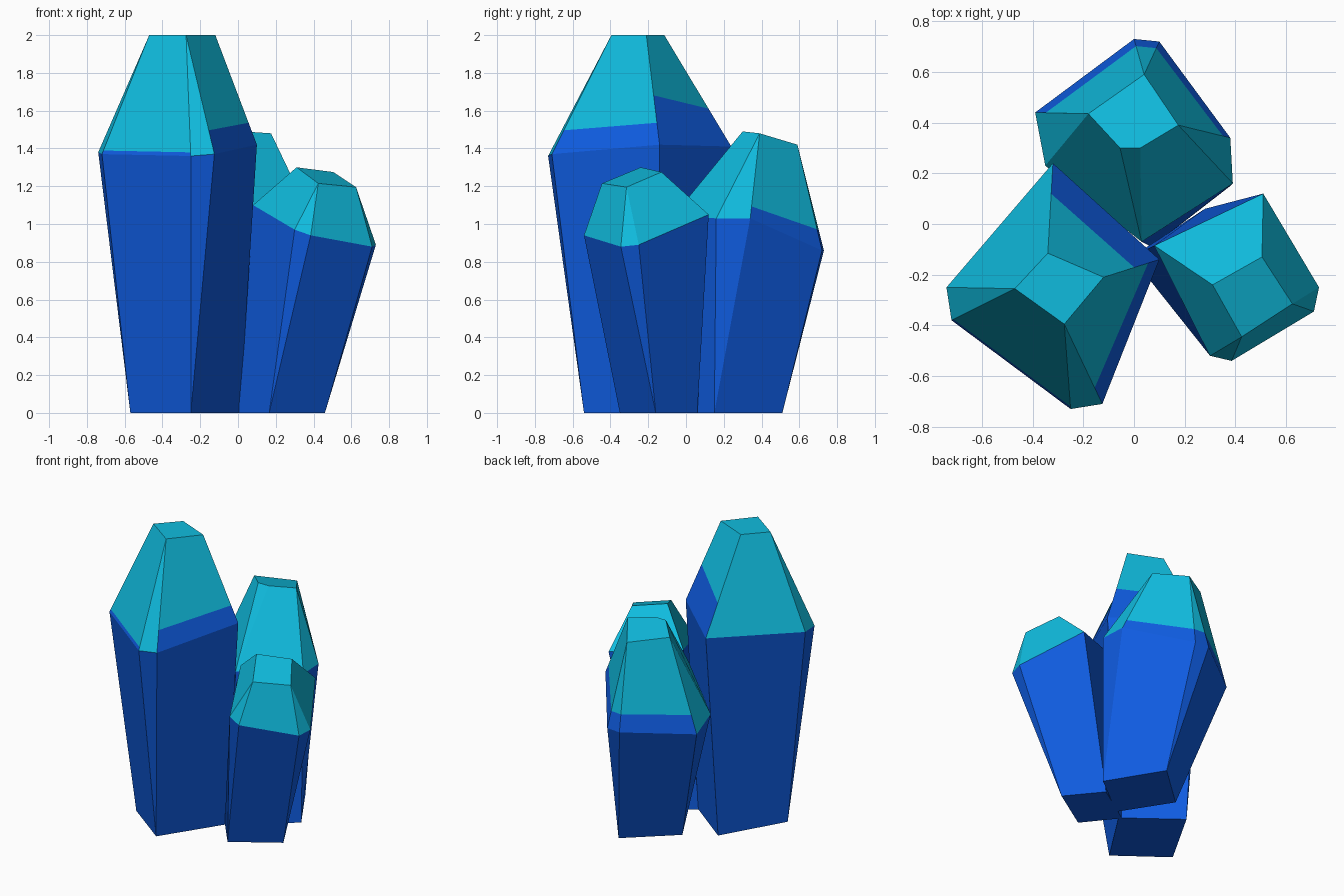
import bpy, bmesh
from mathutils import Vector

if "Cube" in bpy.data.objects:
    bpy.data.objects.remove(bpy.data.objects["Cube"])


def make_material(name, rgb):
    m = bpy.data.materials.new(name)
    m.diffuse_color = (*rgb, 1)
    m.use_nodes = True
    m.node_tree.nodes["Principled BSDF"].inputs["Base Color"].default_value = m.diffuse_color
    return m


BLUE = make_material("deep_blue", (0.0048, 0.107, 0.75))
CYAN = make_material("bright_cyan", (0.005, 0.50, 0.73))


def crystal(name, corners, blends):
    """corners run counter-clockwise: (base xy, ring points, top points).
    blends: cap side -> how far the blue climbs it at its two edges.
    Side i joins corner i to the next one; side "ci" is the bevel of corner i."""
    bm = bmesh.new()
    base = [bm.verts.new((*b, 0)) for b, _, _ in corners]
    ring = [[bm.verts.new(p) for p in r] for _, r, _ in corners]
    top = [[bm.verts.new(p) for p in t] for _, _, t in corners]
    caps = []

    def face(verts, mat):
        f = bm.faces.new(verts)
        f.material_index = mat
        return f

    face(base[::-1], 0)
    face([v for t in top for v in t], 1)
    n = len(corners)
    for i in range(n):
        j = (i + 1) % n
        # main wall and cap facet
        a, b, c, d = ring[i][-1], ring[j][0], top[j][0], top[i][-1]
        face([base[i], base[j], b, a], 0)
        caps.append((i, face([a, b, c, d], 1), a.co, b.co, c.co, d.co))
        # narrow facets where a corner is bevelled
        if len(ring[i]) == 2:
            r0, r1 = ring[i]
            t = top[i][0]
            face([base[i], r1, r0], 0)
            caps.append((f"c{i}", face([r0, r1, t], 1), r0.co, r1.co, t.co, t.co))
        if len(top[i]) == 2:
            face([ring[i][0], top[i][1], top[i][0]], 1)
    bm.normal_update()

    # cut the blue lower band into the chosen cap facets
    for key, f, a, b, c, d in caps:
        if key not in blends:
            continue
        t0, t1 = blends[key]
        p, q = a.lerp(d, t0), b.lerp(c, t1)
        no = (q - p).cross(f.normal)
        if no.z < 0:
            no.negate()
        geom = [f] + list(f.edges) + list(f.verts)
        cut = bmesh.ops.bisect_plane(bm, geom=geom, dist=1e-5, plane_co=p, plane_no=no)
        for g in cut["geom"]:
            if isinstance(g, bmesh.types.BMFace):
                below = (g.calc_center_median() - p).dot(no) < 0
                g.material_index = 0 if below else 1

    bmesh.ops.recalc_face_normals(bm, faces=bm.faces)
    me = bpy.data.meshes.new(name)
    bm.to_mesh(me)
    bm.free()
    me.materials.append(BLUE)
    me.materials.append(CYAN)
    bpy.context.collection.objects.link(bpy.data.objects.new(name, me))


# tall crystal, front left: corners left, front, right, back
crystal("tall_crystal", [
    ((-.57, -.30), [(-.74, -.25, 1.38), (-.72, -.38, 1.37)], [(-.47, -.255, 2)]),
    ((-.25, -.54), [(-.25, -.73, 1.36), (-.125, -.71, 1.37)], [(-.275, -.395, 2)]),
    ((.01, -.14), [(.10, -.14, 1.42)], [(-.12, -.21, 2)]),
    ((-.33, .12), [(-.32, .24, 1.41)], [(-.34, -.115, 2)]),
], {0: (.03, .03), 1: (.2, .2), 2: (.45, .34)})

# middle crystal, back: corners left, front, right, back
crystal("middle_crystal", [
    ((-.14, .24), [(-.39, .44, .84), (-.35, .23, .89)], [(-.18, .435, 1.455)]),
    ((.07, -.09), [(.03, -.07, 1.04)], [(-.055, .30, 1.49), (.025, .30, 1.49)]),
    ((.38, .15), [(.39, .16, 1.03), (.38, .34, 1.03)], [(.175, .39, 1.48)]),
    ((.16, .51), [(.10, .72, .86), (0, .73, .86)], [(.04, .59, 1.42)]),
], {2: (.14, .2), 3: (.2, .2), "c3": (.2, .2)})

# short crystal, right: corners west, south, east, north
crystal("short_crystal", [
    ((-.01, -.13), [(.08, -.085, 1.10)], [(.31, -.24, 1.30)]),
    ((.165, -.35), [(.30, -.52, .97), (.385, -.54, .94)], [(.425, -.445, 1.215)]),
    ((.46, -.16), [(.71, -.345, .88), (.73, -.25, .89)], [(.625, -.315, 1.195)]),
    ((.28, .06), [(.51, .12, 1.05)], [(.505, -.13, 1.275)]),
], {})
